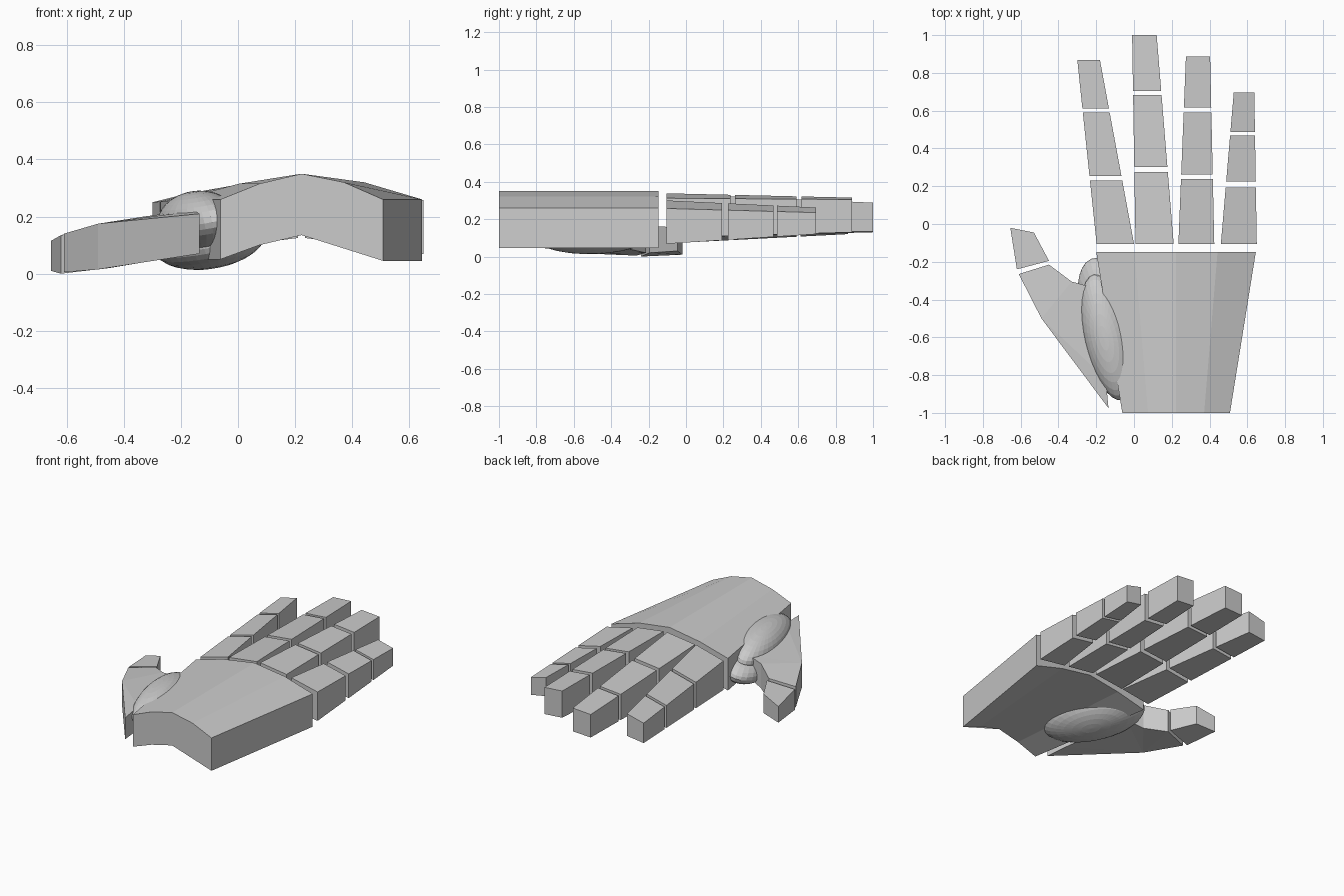
import bpy, bmesh
from mathutils import Matrix, Euler, Vector

if "Cube" in bpy.data.objects:
    bpy.data.objects.remove(bpy.data.objects["Cube"])


def make_object(name, bm):
    bmesh.ops.recalc_face_normals(bm, faces=bm.faces[:])
    mesh = bpy.data.meshes.new(name)
    bm.to_mesh(mesh)
    bm.free()
    ob = bpy.data.objects.new(name, mesh)
    bpy.context.collection.objects.link(ob)
    return ob


def bridge(name, ring_a, ring_b):
    """Closed solid between two matching rings of points."""
    bm = bmesh.new()
    a = [bm.verts.new(p) for p in ring_a]
    b = [bm.verts.new(p) for p in ring_b]
    n = len(a)
    caps = [bm.faces.new(a), bm.faces.new(b[::-1])]
    for i in range(n):
        j = (i + 1) % n
        bm.faces.new((a[i], a[j], b[j], b[i]))
    if n > 4:
        bmesh.ops.triangulate(bm, faces=caps)
    return make_object(name, bm)


def lerp(a, b, t):
    return a + (b - a) * t


# Palm: arched profile that widens toward the fingers (u from -1 to 1)
arch = [(-1, .26), (-.52, .315), (0, .35), (.52, .32), (1, .26),
        (1, .045), (.52, .10), (0, .135), (-.52, .10), (-1, .05)]


def palm_ring(y, left, right):
    mid, half = (left + right) / 2, (right - left) / 2
    return [(mid + u * half, y, z) for u, z in arch]


bridge("palm", palm_ring(-1, -.062, .508), palm_ring(-.148, -.2, .645))

# Fingers: section = (left x, right x, top left z, top right z, bottom left z, bottom right z)
Y0 = -.105
fingers = {
    "index_finger": ((-.198, 0, .26, .312, .07, .10), (-.30, -.18, .25, .28, .12, .135),
                     [(Y0, .23), (.255, .59), (.612, .867)]),
    "middle_finger": ((.008, .21, .312, .338, .10, .125), (-.01, .12, .28, .288, .13, .135),
                      [(Y0, .275), (.303, .682), (.705, 1.0)]),
    "ring_finger": ((.235, .425, .338, .312, .125, .10), (.275, .403, .315, .305, .14, .13),
                    [(Y0, .237), (.262, .59), (.618, .888)]),
    "little_finger": ((.46, .65, .30, .257, .095, .068), (.528, .637, .262, .235, .14, .12),
                      [(Y0, .193), (.225, .468), (.487, .695)]),
}
for name, (base, tip, cuts) in fingers.items():
    for k, span in enumerate(cuts):
        rings = []
        for y in span:
            t = (y - Y0) / (cuts[-1][1] - Y0)
            l, r, tl, tr, bl, br = [lerp(a, b, t) for a, b in zip(base, tip)]
            rings.append([(l, y, tl), (r, y, tr), (r, y, br), (l, y, bl)])
        bridge(f"{name}_segment_{k + 1}", *rings)


# Thumb: slabs from outlines (x, y, top z, bottom z)
def slab(name, pts):
    bridge(name, [(x, y, t) for x, y, t, b in pts], [(x, y, b) for x, y, t, b in pts])


slab("thumb_base", [(-.135, -.975, .21, .07), (-.49, -.50, .175, .015),
                    (-.61, -.265, .14, .005), (-.45, -.215, .17, .02),
                    (-.33, -.305, .20, .04), (-.22, -.335, .215, .07),
                    (-.15, -.82, .22, .07)])
slab("thumb_tip", [(-.62, -.24, .135, 0), (-.45, -.195, .165, .02),
                   (-.53, -.045, .155, .03), (-.655, -.02, .115, .01)])


# Muscle pads: stretched spheres at the root of the thumb
def pad(name, centre, radii, rot):
    bm = bmesh.new()
    m = Matrix.LocRotScale(Vector(centre), Euler(rot), Vector(radii))
    bmesh.ops.create_uvsphere(bm, u_segments=32, v_segments=16, radius=1, matrix=m)
    make_object(name, bm)


pad("palm_pad", (-.1, -.5, .12), (.17, .34, .10), (0, -.28, .38))
pad("thumb_muscle", (-.14, -.6, .185), (.125, .34, .105), (0, -.2, .22))
